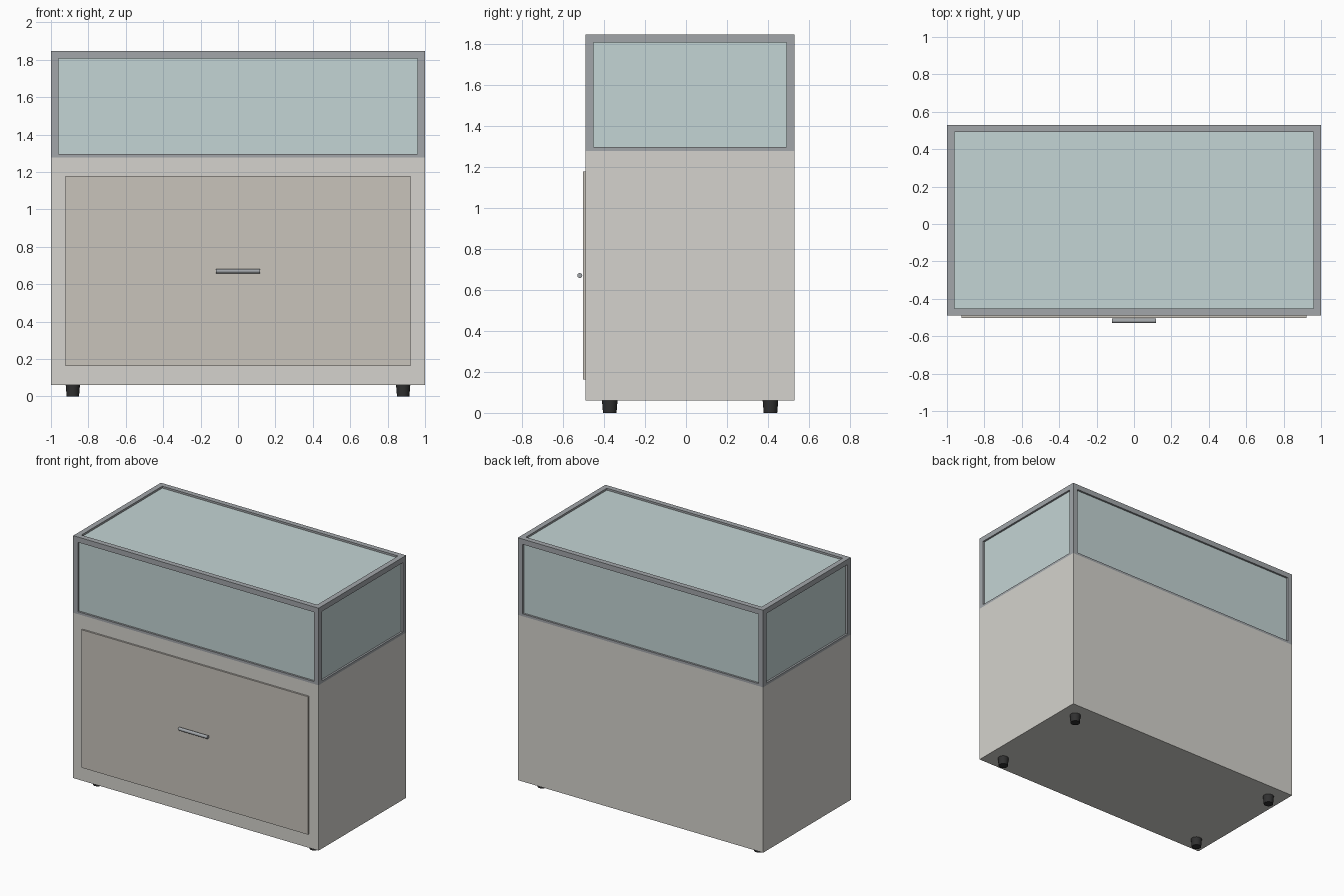
import bpy
from math import radians

if "Cube" in bpy.data.objects:
    bpy.data.objects.remove(bpy.data.objects["Cube"])

X0, X1 = -1.0, 1.0          # cabinet extents
Y0, Y1 = -0.49, 0.53
YC = (Y0 + Y1) / 2
BASE, DECK, TOP = 0.06, 1.278, 1.846
BAR, LOW = 0.039, 0.018     # frame bar width, visible lower rail height


def material(name, r, g, b):
    m = bpy.data.materials.new(name)
    m.diffuse_color = (r, g, b, 1)
    m.use_nodes = True
    m.node_tree.nodes["Principled BSDF"].inputs["Base Color"].default_value = m.diffuse_color
    return m


shell = material("warm_grey", 0.66, 0.65, 0.61)
panel = material("taupe", 0.58, 0.55, 0.50)
metal = material("metal", 0.36, 0.38, 0.40)
glass = material("glass", 0.55, 0.66, 0.66)
rubber = material("rubber", 0.03, 0.03, 0.03)


def box(name, x, y, z, mat):
    """Box from (min, max) ranges."""
    bpy.ops.mesh.primitive_cube_add(size=1, location=[sum(r) / 2 for r in (x, y, z)])
    ob = bpy.context.object
    ob.name = name
    ob.scale = [r[1] - r[0] for r in (x, y, z)]
    bpy.ops.object.transform_apply(location=False, rotation=False, scale=True)
    ob.data.materials.append(mat)
    return ob


# Cabinet body and front door panel
box("cabinet_body", (X0, X1), (Y0, Y1), (BASE, DECK), shell)
box("front_door", (-0.923, 0.923), (-0.503, Y0), (0.162, 1.178), panel)

# Round bar handle
bpy.ops.mesh.primitive_cylinder_add(vertices=24, radius=0.012, depth=0.236,
                                    location=(0, -0.518, 0.67), rotation=(0, radians(90), 0))
handle = bpy.context.object
handle.name = "door_handle"
handle.data.materials.append(metal)
bpy.ops.object.shade_smooth_by_angle()

# Display frame: corner posts, then rails between them
for i, x in enumerate((X0, X1 - BAR)):
    for j, y in enumerate((Y0, Y1 - BAR)):
        box(f"frame_post_{i}{j}", (x, x + BAR), (y, y + BAR), (DECK, TOP), metal)
for level, z in (("lower", (DECK, DECK + LOW)), ("upper", (TOP - BAR, TOP))):
    for side, y in (("front", Y0), ("back", Y1 - BAR)):
        box(f"{level}_{side}_rail", (X0 + BAR, X1 - BAR), (y, y + BAR), z, metal)
    for side, x in (("left", X0), ("right", X1 - BAR)):
        box(f"{level}_{side}_rail", (x, x + BAR), (Y0 + BAR, Y1 - BAR), z, metal)

# Glass panes set back in the frame
G0, G1 = 0.014, 0.025       # recess range from outer face
xin, yin = (X0 + BAR, X1 - BAR), (Y0 + BAR, Y1 - BAR)
zin = (DECK + LOW, TOP - BAR)
box("front_glass", xin, (Y0 + G0, Y0 + G1), zin, glass)
box("back_glass", xin, (Y1 - G1, Y1 - G0), zin, glass)
box("left_glass", (X0 + G0, X0 + G1), yin, zin, glass)
box("right_glass", (X1 - G1, X1 - G0), yin, zin, glass)
box("top_glass", xin, yin, (TOP - G1, TOP - G0), glass)

# Tapered round feet
for i, x in enumerate((-0.883, 0.883)):
    for j, dy in enumerate((-0.392, 0.392)):
        bpy.ops.mesh.primitive_cone_add(vertices=24, radius1=0.033, radius2=0.038, depth=BASE,
                                        location=(x, YC + dy, BASE / 2))
        foot = bpy.context.object
        foot.name = f"foot_{i}{j}"
        foot.data.materials.append(rubber)
        bpy.ops.object.shade_smooth_by_angle()
